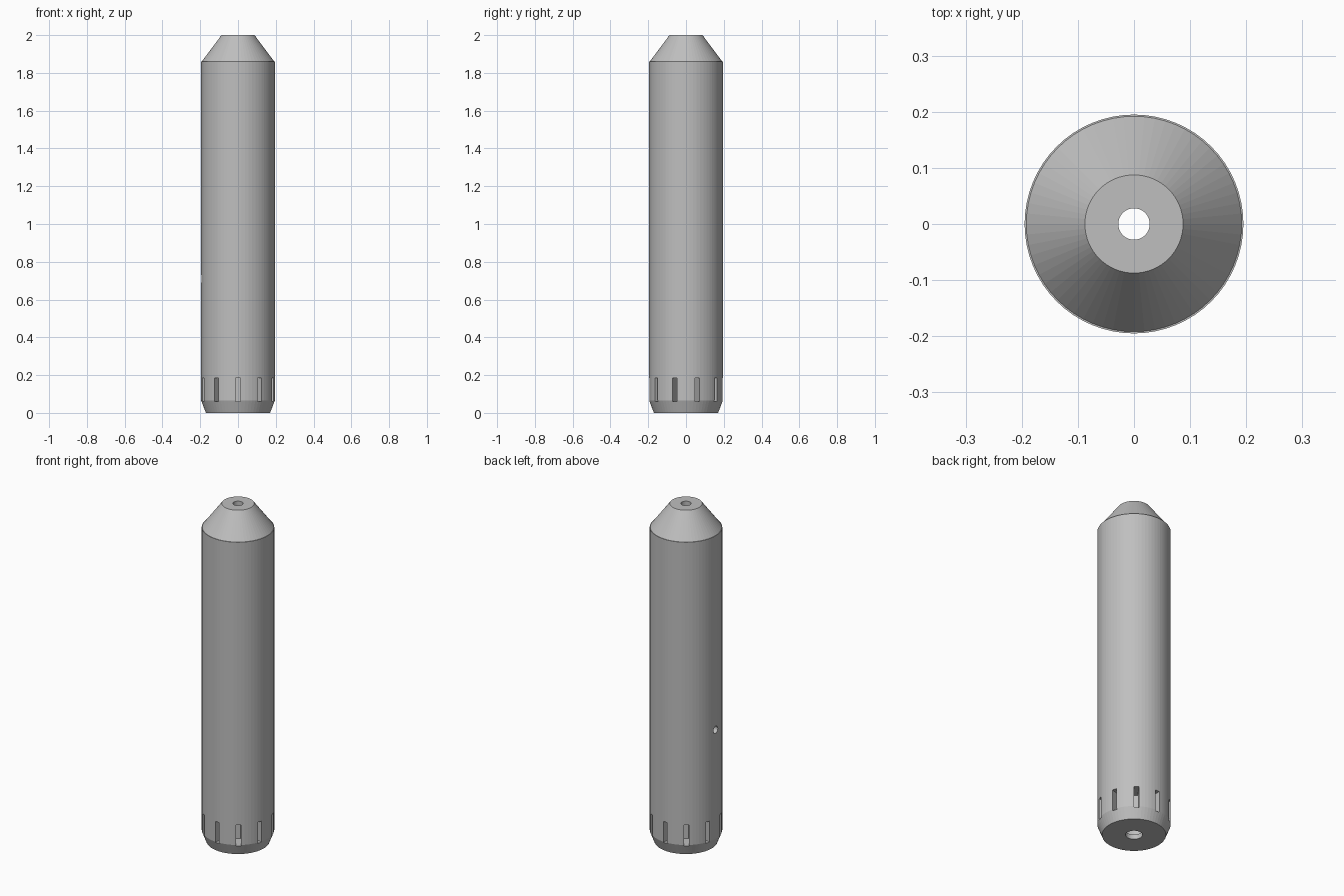
import bpy, bmesh, math
from mathutils import Matrix, Vector

cube = bpy.data.objects.get("Cube")
if cube:
    bpy.data.objects.remove(cube, do_unlink=True)

SIDES = 64
SLOTS = 10

grey = bpy.data.materials.new("plain grey")
grey.use_nodes = True
colour = (0.52, 0.52, 0.52, 1)
grey.diffuse_color = colour
grey.node_tree.nodes["Principled BSDF"].inputs["Base Color"].default_value = colour


def add_object(name, bm):
    bmesh.ops.recalc_face_normals(bm, faces=bm.faces)
    mesh = bpy.data.meshes.new(name)
    bm.to_mesh(mesh)
    bm.free()
    mesh.materials.append(grey)
    obj = bpy.data.objects.new(name, mesh)
    bpy.context.collection.objects.link(obj)
    return obj


def lathe(name, profile):
    """Spin a closed (radius, height) profile around z."""
    bm = bmesh.new()
    rings = []
    for i in range(SIDES):
        a = math.tau * i / SIDES
        rings.append([bm.verts.new((r * math.cos(a), r * math.sin(a), z)) for r, z in profile])
    n = len(profile)
    for i in range(SIDES):
        a, b = rings[i], rings[(i + 1) % SIDES]
        for j in range(n):
            k = (j + 1) % n
            bm.faces.new((a[j], b[j], b[k], a[k]))
    return add_object(name, bm)


# Hollow housing: outer wall, tapered nose, then the inner bore
housing = lathe("housing", [
    (0.045, 0), (0.17, 0), (0.195, 0.065), (0.195, 1.86), (0.192, 1.86),
    (0.0875, 2), (0.028, 2), (0.028, 1.9), (0.07, 1.85), (0.07, 0.028), (0.045, 0.028),
])

# Ring of radial slots near the base
bm = bmesh.new()
for i in range(SLOTS):
    turn = Matrix.Rotation(math.tau * i / SLOTS - math.pi / 2, 4, "Z")
    place = Matrix.Translation((0.175, 0, 0.122))
    size = Matrix.Diagonal((0.15, 0.026, 0.126, 1))
    bmesh.ops.create_cube(bm, size=1, matrix=turn @ place @ size)
slot_cutter = add_object("slot_cutter", bm)

# Small round hole in one side
bm = bmesh.new()
bmesh.ops.create_cone(
    bm, cap_ends=True, segments=24, radius1=0.021, radius2=0.021, depth=0.18,
    matrix=Matrix.Translation((-0.14, 0, 0.71)) @ Matrix.Rotation(math.pi / 2, 4, "Y"))
hole_cutter = add_object("hole_cutter", bm)

for cutter in (slot_cutter, hole_cutter):
    cutter.hide_render = True
    cutter.hide_set(True)
    cutter.display_type = "WIRE"
    cut = housing.modifiers.new(cutter.name, "BOOLEAN")
    cut.operation = "DIFFERENCE"
    cut.solver = "EXACT"
    cut.object = cutter

# Apply the cuts, then drop the cutters
bpy.context.view_layer.update()
graph = bpy.context.evaluated_depsgraph_get()
cut_mesh = bpy.data.meshes.new_from_object(housing.evaluated_get(graph))
housing.modifiers.clear()
housing.data = cut_mesh
for cutter in (slot_cutter, hole_cutter):
    bpy.data.objects.remove(cutter, do_unlink=True)
